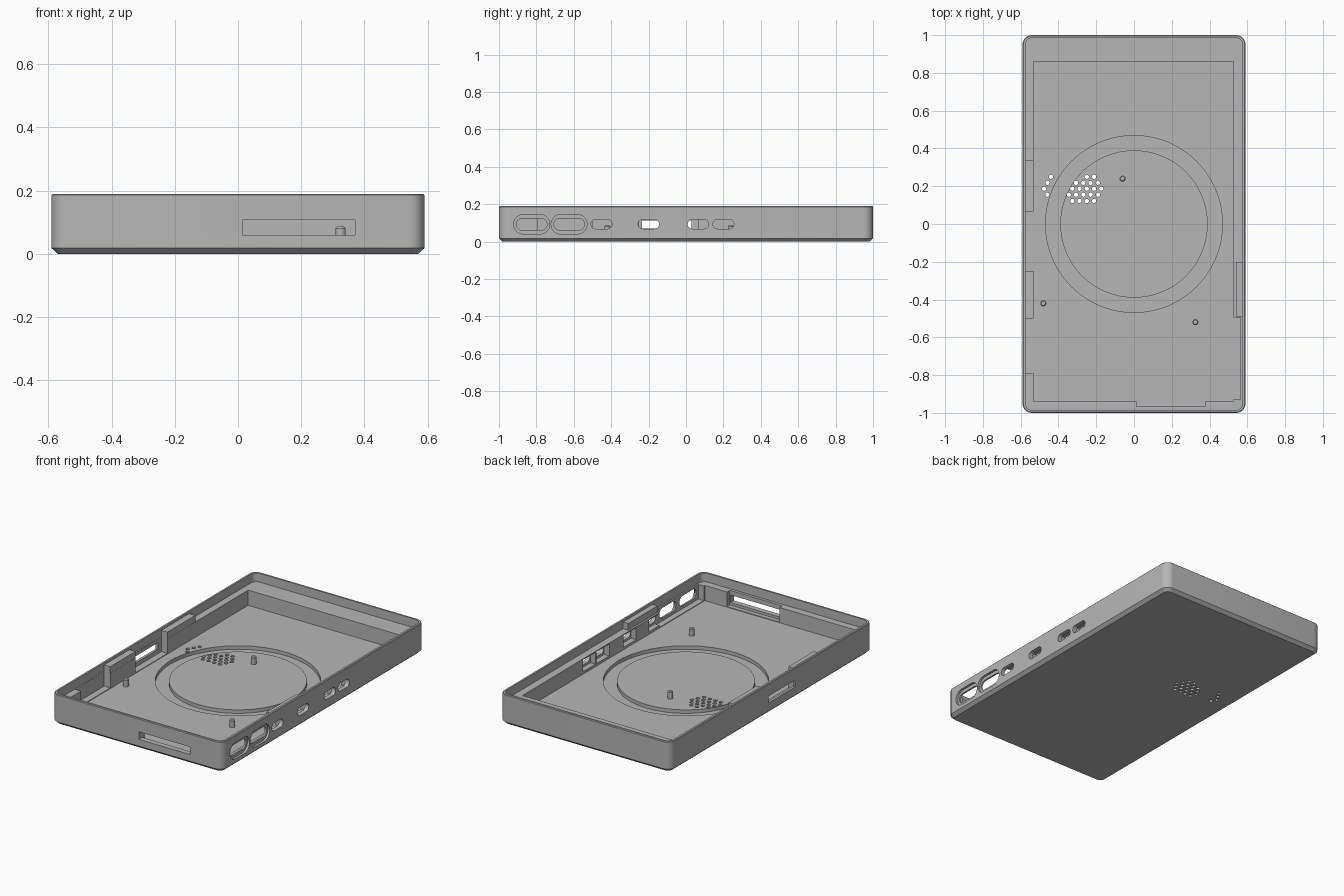
import bpy, math
from mathutils import Vector

cube = bpy.data.objects.get("Cube")
if cube:
    bpy.data.objects.remove(cube, do_unlink=True)

grey = bpy.data.materials.new("plain grey")
grey.use_nodes = True
colour = (0.47, 0.47, 0.47, 1)
grey.diffuse_color = colour
grey.node_tree.nodes["Principled BSDF"].inputs["Base Color"].default_value = colour


def rounded_rect(hu, hv, r, steps=8):
    """Counter-clockwise outline of a rounded rectangle."""
    pts = []
    for k, (su, sv) in enumerate([(1, 1), (-1, 1), (-1, -1), (1, -1)]):
        for i in range(steps + 1):
            a = math.pi / 2 * (k + i / steps)
            pts.append((su * (hu - r) + r * math.cos(a), sv * (hv - r) + r * math.sin(a)))
    return pts


def circle(r, n):
    return [(r * math.cos(2 * math.pi * i / n), r * math.sin(2 * math.pi * i / n)) for i in range(n)]


def loft(name, layers, centre=(0, 0, 0), axis="z"):
    """Closed solid through outlines stacked along z or x."""
    n = len(layers[0][1])
    verts, faces = [], []
    for h, ring in layers:
        for u, v in ring:
            p = Vector((u, v, h)) if axis == "z" else Vector((h, u, v))
            verts.append(p + Vector(centre))
    for k in range(len(layers) - 1):
        for i in range(n):
            j = (i + 1) % n
            faces.append((k * n + i, k * n + j, (k + 1) * n + j, (k + 1) * n + i))
    faces.append(tuple(reversed(range(n))))
    faces.append(tuple(range((len(layers) - 1) * n, len(layers) * n)))
    mesh = bpy.data.meshes.new(name)
    mesh.from_pydata(verts, [], faces)
    mesh.materials.append(grey)
    ob = bpy.data.objects.new(name, mesh)
    bpy.context.collection.objects.link(ob)
    return ob


def box(name, x0, x1, y0, y1, z0, z1):
    ring = [(x0, y0), (x1, y0), (x1, y1), (x0, y1)]
    return loft(name, [(z0, ring), (z1, ring)])


def combine(target, tool, operation="DIFFERENCE"):
    mod = target.modifiers.new("shape", "BOOLEAN")
    mod.operation, mod.solver, mod.object = operation, "EXACT", tool
    bpy.context.view_layer.update()
    graph = bpy.context.evaluated_depsgraph_get()
    result = bpy.data.meshes.new_from_object(target.evaluated_get(graph))
    target.modifiers.clear()
    target.data = result
    bpy.data.objects.remove(tool, do_unlink=True)


def smooth(ob):
    ob.data.shade_smooth()
    ob.data.set_sharp_from_angle(angle=math.radians(30))


FLOOR, LEDGE, TOP = 0.04, 0.135, 0.19

# Outer shell with chamfered base and eased rim
shell = [(z, rounded_rect(0.59 - i, 1 - i, 0.05 - i)) for z, i in
         [(0, 0.02), (0.018, 0), (TOP - 0.004, 0), (TOP, 0.004)]]
case = loft("case", shell)

# Lid recess and main cavity
lid = rounded_rect(0.575, 0.985, 0.035)
combine(case, loft("cut", [(LEDGE, lid), (0.3, lid)]))
combine(case, box("cut", -0.532, 0.528, -0.94, 0.86, FLOOR, 0.3))

# Raised lips on the side walls
for x0, x1, y0, y1 in [(-0.58, -0.533, 0.065, 0.34), (-0.58, -0.533, -0.5, -0.25),
                       (0.54, 0.58, -0.49, -0.2)]:
    combine(case, box("lip", x0, x1, y0, y1, LEDGE - 0.01, 0.176), "UNION")

# Pockets in the inner walls: left side, large ports, front slot
for x0, x1, y0, y1, z1 in [(-0.574, -0.5, -0.25, 0.065, 0.18), (-0.574, -0.5, -0.79, -0.5, 0.18),
                           (0.5, 0.565, -0.93, -0.495, 0.18), (0.012, 0.375, -0.967, -0.9, 0.16)]:
    combine(case, box("cut", x0, x1, y0, y1, FLOOR + 0.004, z1))

# Large ports with a stepped surround
for y in (-0.825, -0.625):
    outer, inner = rounded_rect(0.096, 0.052, 0.0515), rounded_rect(0.082, 0.031, 0.0305)
    combine(case, loft("cut", [(0.576, outer), (0.7, outer)], (0, y, 0.093), "x"))
    combine(case, loft("cut", [(0.45, inner), (0.7, inner)], (0, y, 0.093), "x"))

# Small ports, each with a pocket behind it
for y in (-0.452, -0.2, 0.065, 0.2):
    slot = rounded_rect(0.056, 0.025, 0.0245)
    combine(case, box("cut", 0.5, 0.563, y - 0.062, y + 0.062, 0.055, 0.129))
    combine(case, loft("cut", [(0.45, slot), (0.7, slot)], (0, y, 0.094), "x"))

# Slots through the front and the far side
combine(case, box("cut", 0.015, 0.37, -1.1, -0.9, 0.06, 0.107))
combine(case, box("cut", -0.7, -0.5, -0.235, 0.03, 0.07, 0.112))

# Circular groove in the floor
ring = loft("cut", [(0.018, circle(0.468, 96)), (FLOOR + 0.02, circle(0.468, 96))])
core = loft("core", [(0, circle(0.39, 96)), (0.1, circle(0.39, 96))])
combine(ring, core)
combine(case, ring)

# Grille holes: first column, count, row height
rows = [(-0.25, 2, 0.25), (-0.307, 4, 0.218), (-0.327, 5, 0.187), (-0.345, 5, 0.155), (-0.327, 4, 0.122),
        (-0.44, 1, 0.25), (-0.458, 1, 0.218), (-0.477, 1, 0.187), (-0.458, 1, 0.155)]
for x, count, y in rows:
    for i in range(count):
        hole = circle(0.0115, 12)
        combine(case, loft("cut", [(-0.1, hole), (0.1, hole)], (x + i * 0.0385, y, 0)))
smooth(case)

# Locating pins
for i, (x, y) in enumerate([(-0.06, 0.24), (-0.48, -0.42), (0.325, -0.52)]):
    layers = [(z, circle(r, 24)) for z, r in [(0.025, 0.016), (0.081, 0.016), (0.086, 0.011)]]
    smooth(loft("locating_pin_%d" % (i + 1), layers, (x, y, 0)))
